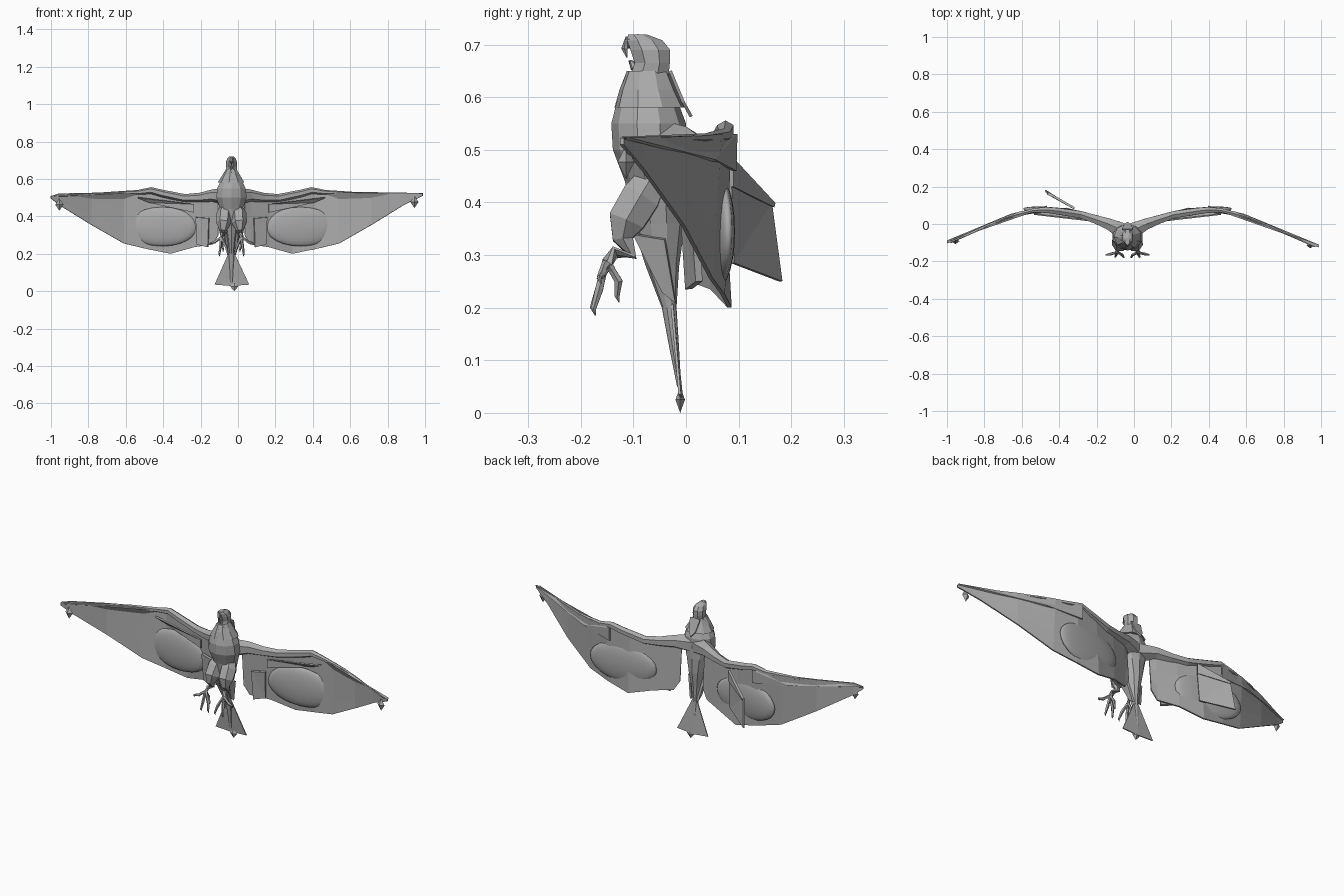
import bpy, bmesh, math
from mathutils import Vector, Matrix

cube = bpy.data.objects.get("Cube")
if cube:
    bpy.data.objects.remove(cube, do_unlink=True)

CX = -0.035  # body centre line

grey = bpy.data.materials.new("plain grey")
grey.use_nodes = True
COLOUR = (0.4, 0.4, 0.4, 1)
grey.diffuse_color = COLOUR
grey.node_tree.nodes["Principled BSDF"].inputs["Base Color"].default_value = COLOUR


def finish(name, bm, thickness=0):
    bmesh.ops.recalc_face_normals(bm, faces=bm.faces)
    mesh = bpy.data.meshes.new(name)
    bm.to_mesh(mesh)
    bm.free()
    mesh.materials.append(grey)
    obj = bpy.data.objects.new(name, mesh)
    bpy.context.collection.objects.link(obj)
    if thickness:
        mod = obj.modifiers.new("thickness", 'SOLIDIFY')
        mod.thickness = thickness
        mod.offset = 0
    return obj


def skin(name, rings):
    """Join rings of points into a closed skin."""
    bm = bmesh.new()
    rows = [[bm.verts.new(p) for p in ring] for ring in rings]
    n = len(rows[0])
    for a, b in zip(rows, rows[1:]):
        for i in range(n):
            j = (i + 1) % n
            bm.faces.new((a[i], a[j], b[j], b[i]))
    bm.faces.new(rows[0])
    bm.faces.new(rows[-1])
    return finish(name, bm)


def loft(name, sections, n=10):
    """Upright body from (z, y centre, x radius, y radius)."""
    turn = [2 * math.pi * (i + 0.5) / n for i in range(n)]
    return skin(name, [[(CX + rx * math.cos(a), y + ry * math.sin(a), z) for a in turn]
                       for z, y, rx, ry in sections])


def tube(name, path, n=6):
    """Tapered limb through (x, y, z, radius)."""
    pts = [Vector(p[:3]) for p in path]
    rings = []
    for i, p in enumerate(pts):
        d = (pts[min(i + 1, len(pts) - 1)] - pts[max(i - 1, 0)]).normalized()
        ref = Vector((0, 1, 0)) if abs(d.y) < 0.8 else Vector((1, 0, 0))
        u = d.cross(ref).normalized()
        v = d.cross(u)
        rings.append([p + path[i][3] * (u * math.cos(t) + v * math.sin(t))
                      for t in (2 * math.pi * k / n for k in range(n))])
    return skin(name, rings)


def plate(name, points, thickness=0.006):
    bm = bmesh.new()
    bm.faces.new([bm.verts.new(p) for p in points])
    bmesh.ops.triangulate(bm, faces=bm.faces)
    return finish(name, bm, thickness)


def diamond(name, at, size):
    bm = bmesh.new()
    bmesh.ops.create_uvsphere(bm, u_segments=4, v_segments=2, radius=1,
                              matrix=Matrix.Translation(at) @ Matrix.Diagonal((*size, 1)))
    return finish(name, bm)


# Body, collar and head
loft("body", [(.05, -.013, .006, .004), (.12, -.022, .01, .009), (.2, -.032, .016, .014),
              (.28, -.045, .028, .032), (.36, -.052, .045, .05), (.44, -.058, .065, .058),
              (.5, -.07, .085, .069), (.55, -.071, .08, .071), (.585, -.073, .062, .06),
              (.64, -.074, .036, .042)])
loft("collar", [(.58, -.068, .074, .069), (.615, -.072, .052, .055),
                (.65, -.073, .03, .04)], 9)
loft("head", [(.64, -.07, .03, .04), (.665, -.064, .032, .036), (.69, -.068, .032, .041),
              (.708, -.078, .025, .036), (.719, -.092, .013, .02)], 8)
plate("nape_feather", [(CX - .03, -.03, .65), (CX + .03, -.03, .65),
                       (CX + .02, -.005, .59), (CX, .01, .563), (CX - .02, -.005, .59)])
tube("upper_beak", [(CX, -.09, .704, .016), (CX, -.11, .704, .012),
                    (CX, -.117, .692, .007), (CX, -.112, .675, .001)])
tube("lower_beak", [(CX, -.085, .655, .016), (CX, -.1, .66, .009), (CX, -.108, .67, .002)])

# Tail
plate("tail_fan", [(CX - .008, -.028, .22), (CX - .09, -.012, .035), (CX, -.008, .028),
                   (CX + .095, -.012, .035), (CX + .008, -.028, .22)], .005)
diamond("tail_tip", (-.02, -.011, .025), (.022, .009, .025))

# Wings and legs, each side in turn
for side, s, tip_u, tip_y, tip_z in (("left", 1, 1.023, -.122, .522),
                                     ("right", -1, .965, -.1, .508)):
    def at(u, *rest):
        return (CX + s * u, *rest)

    # Wing web: columns of (u, y, top z, bottom z, bottom y)
    columns = [(.07, -.015, .48, .3, 0), (.1, .0, .48, .25, .01), (.2, .035, .49, .235, .05),
               (.325, .065, .505, .2, .083), (.45, .083, .53, .225, .07),
               (.575, .063, .53, .255, .048), (.75, -.005, .526, .355, -.005),
               (.92, -.085, .522, .46, -.08), (tip_u, tip_y, tip_z, tip_z - .012, tip_y)]
    bm = bmesh.new()
    grid = []
    for u, y, zt, zb, yb in columns:
        steps = [k / 3 for k in range(4)]
        grid.append([bm.verts.new(at(u, y + (yb - y) * t, zt + (zb - zt) * t)) for t in steps])
    for a, b in zip(grid, grid[1:]):
        for k in range(3):
            bm.faces.new((a[k], b[k], b[k + 1], a[k + 1]))
    finish(side + "_wing_web", bm, .008)

    # Rounded plumage on the front of the wing
    bm = bmesh.new()
    pose = (Matrix.Translation(at(.37, .062, .345)) @ Matrix.Rotation(s * .1, 4, 'Z')
            @ Matrix.Diagonal((.19, .025, .105, 1)))
    bmesh.ops.create_uvsphere(bm, u_segments=20, v_segments=12, radius=1, matrix=pose)
    plumage = finish(side + "_wing_plumage", bm)
    for face in plumage.data.polygons:
        face.use_smooth = True

    # Arm bones along the leading edge
    arm = [(.02, -.04, .505, .05), (.1, .0, .51, .034), (.17, .025, .5, .026),
           (.25, .05, .497, .022), (.37, .068, .522, .02), (.43, .075, .538, .018),
           (.5, .073, .528, .013), (.65, .035, .523, .008), (tip_u - .02, tip_y, tip_z, .003)]
    tube(side + "_wing_arm", [at(*p) for p in arm])
    plate(side + "_wing_primary", [at(.43, .094, .53), at(tip_u, tip_y + .008, tip_z),
                                   at(.62, .052, .48), at(.43, .092, .46)], .008)
    plate(side + "_wing_covert", [at(.12, -.005, .39), at(.19, .015, .395),
                                  at(.185, .025, .25), at(.125, .005, .235)], .014)
    plate(side + "_wing_strip", [at(.2, .018, .42), at(.44, .06, .475),
                                 at(.5, .052, .5), at(.2, .018, .465)], .008)
    diamond(side + "_wing_tip", at(tip_u - .045, tip_y + .008, tip_z - .045),
            (.022, .016, .033))

    # Leg
    leg = [(.03, -.06, .45, .03), (.04, -.085, .41, .042), (.042, -.113, .365, .04),
           (.045, -.12, .33, .022), (.048, -.105, .3, .014), (.05, -.135, .305, .012),
           (.055, -.15, .285, .012)]
    tube(side + "_leg", [at(*p) for p in leg])
    plate(side + "_thigh_feather", [at(.035, -.1, .34), at(.045, -.04, .33),
                                    at(.02, -.02, .21), at(.022, -.045, .23)], .012)

    # Toes, each ending in a claw
    toes = {"inner": (.028, -.165, .235, .02, -.178, .188),
            "middle": (.06, -.165, .235, .065, -.176, .185),
            "outer": (.09, -.16, .262, .115, -.165, .245),
            "back": (.052, -.128, .25, .045, -.131, .21)}
    for label, (u1, y1, z1, u2, y2, z2) in toes.items():
        path = [(.055, -.15, .285, .01), ((u1 + .055) / 2, (y1 - .152) / 2, (z1 + .29) / 2, .007),
                (u1, y1, z1, .008), (u2, y2, z2 + .012, .005), (u2, y2 + .004, z2, .001)]
        tube(side + "_" + label + "_toe", [at(*p) for p in path], 5)

# Loose feathers standing out behind the right wing
plate("loose_feather_upper", [(-.32, .085, .485), (-.46, .165, .4),
                              (-.46, .163, .392), (-.32, .085, .43)], .012)
plate("loose_feather_lower", [(-.32, .083, .44), (-.46, .16, .4),
                              (-.475, .18, .25), (-.33, .088, .285)], .008)
